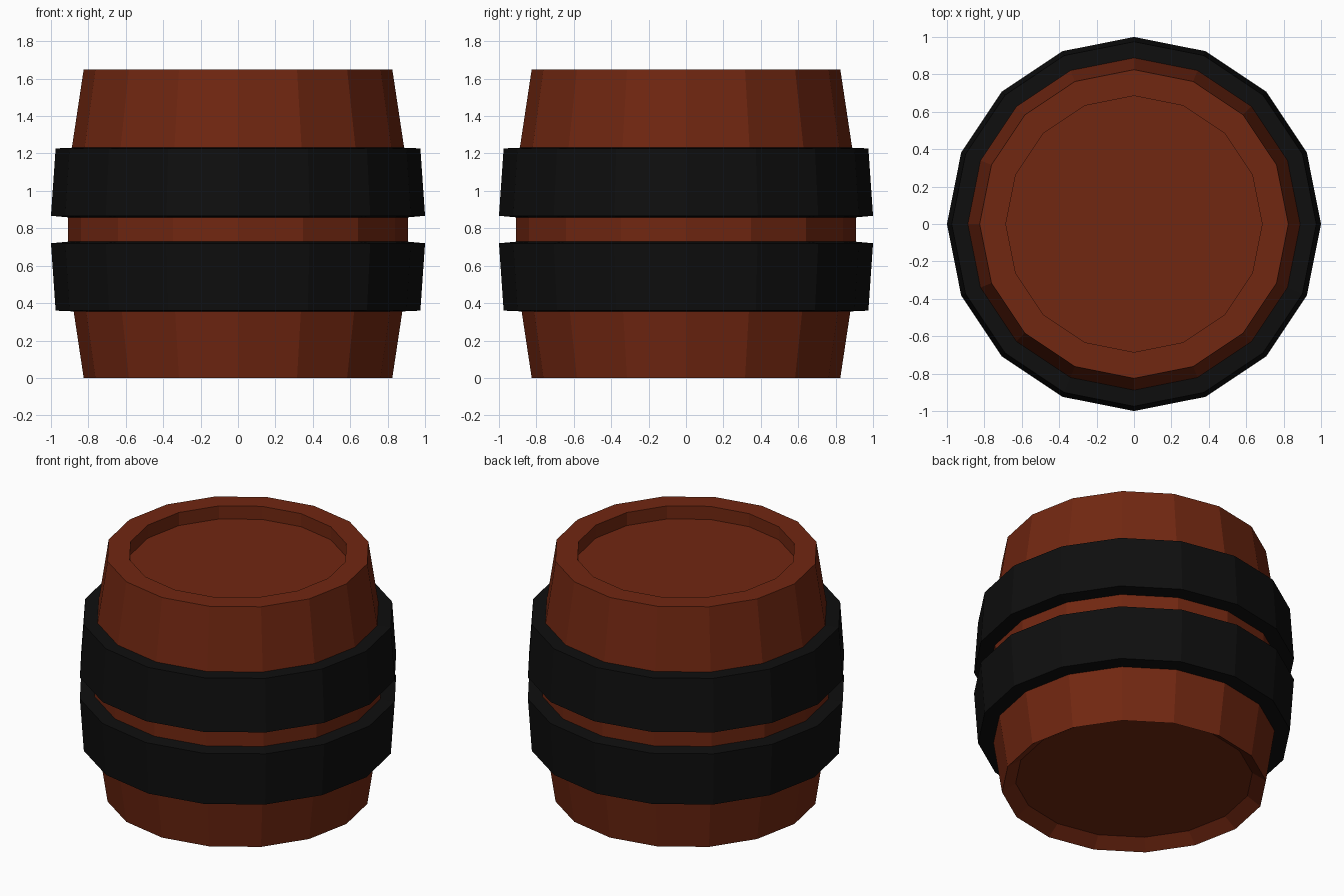
import bpy, bmesh, math

SIDES = 16

old = bpy.data.objects.get("Cube")
if old:
    bpy.data.objects.remove(old, do_unlink=True)


def make_material(name, colour):
    mat = bpy.data.materials.new(name)
    mat.use_nodes = True
    mat.diffuse_color = (*colour, 1)
    bsdf = mat.node_tree.nodes["Principled BSDF"]
    bsdf.inputs["Base Color"].default_value = (*colour, 1)
    bsdf.inputs["Roughness"].default_value = 0.8
    return mat


def lathe(name, profile, mat, closed=False):
    """Spin (radius, height) points into a faceted solid; open ends get caps."""
    bm = bmesh.new()
    rings = []
    for r, z in profile:
        angles = [2 * math.pi * i / SIDES for i in range(SIDES)]
        rings.append([bm.verts.new((r * math.cos(a), r * math.sin(a), z)) for a in angles])
    pairs = list(zip(rings, rings[1:]))
    if closed:
        pairs.append((rings[-1], rings[0]))
    else:
        bm.faces.new(rings[0][::-1])
        bm.faces.new(rings[-1])
    for low, high in pairs:
        for i in range(SIDES):
            j = (i + 1) % SIDES
            bm.faces.new((low[i], low[j], high[j], high[i]))
    bmesh.ops.recalc_face_normals(bm, faces=bm.faces)
    mesh = bpy.data.meshes.new(name)
    bm.to_mesh(mesh)
    bm.free()
    mesh.materials.append(mat)
    obj = bpy.data.objects.new(name, mesh)
    bpy.context.collection.objects.link(obj)
    return obj


wood = make_material("red brown wood", (0.165, 0.020, 0.0055))
iron = make_material("black iron", (0.0045, 0.0045, 0.0045))

# Bulging wooden body with a dished base and a recessed lid
lathe("barrel_body", [
    (0.74, 0.06), (0.825, 0.0), (0.908, 0.55), (0.908, 1.10),
    (0.825, 1.65), (0.685, 1.65), (0.685, 1.56),
], wood)

# Two tapered hoops, mirrored about the gap between them
hoop = [(0.86, 0.355), (0.975, 0.36), (1.0, 0.72), (0.89, 0.73)]
lathe("lower_hoop", hoop, iron, closed=True)
lathe("upper_hoop", [(r, 1.587 - z) for r, z in hoop], iron, closed=True)
